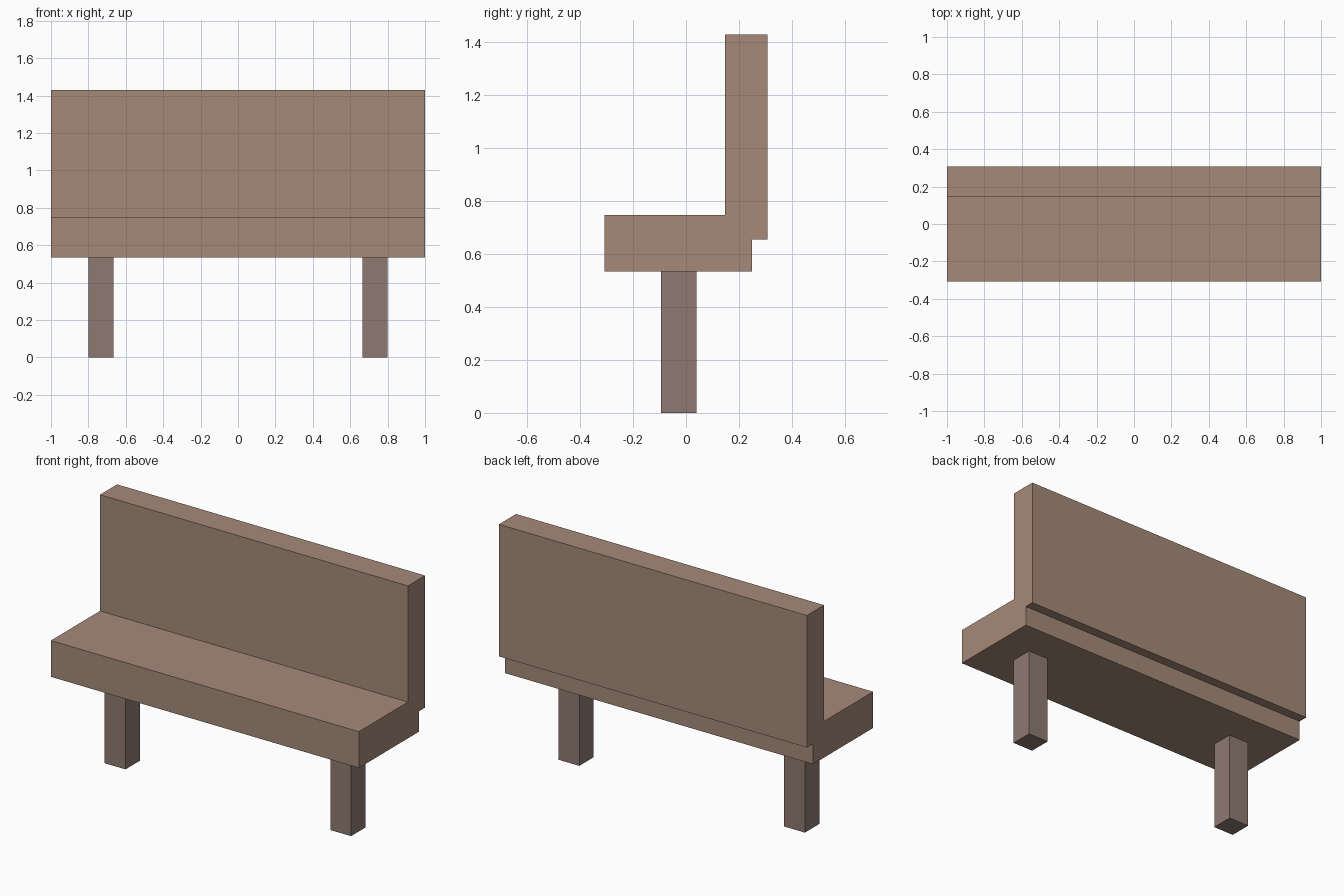
import bpy
import bmesh

if "Cube" in bpy.data.objects:
    bpy.data.objects.remove(bpy.data.objects["Cube"])


def material(name, color):
    mat = bpy.data.materials.new(name)
    mat.diffuse_color = (*color, 1.0)
    mat.use_nodes = True
    mat.node_tree.nodes["Principled BSDF"].inputs["Base Color"].default_value = mat.diffuse_color
    return mat


def extrude_part(name, outline, direction, mat):
    """Extrude a flat outline along a direction into a closed solid."""
    bm = bmesh.new()
    face = bm.faces.new([bm.verts.new(p) for p in outline])
    result = bmesh.ops.extrude_face_region(bm, geom=[face], use_keep_orig=True)
    moved = [v for v in result["geom"] if isinstance(v, bmesh.types.BMVert)]
    bmesh.ops.translate(bm, verts=moved, vec=direction)
    bmesh.ops.recalc_face_normals(bm, faces=bm.faces)
    mesh = bpy.data.meshes.new(name)
    bm.to_mesh(mesh)
    bm.free()
    mesh.materials.append(mat)
    obj = bpy.data.objects.new(name, mesh)
    bpy.context.collection.objects.link(obj)
    return obj


light_wood = material("light_wood", (0.38, 0.255, 0.19))
dark_wood = material("dark_wood", (0.275, 0.195, 0.168))

# Seat and backrest: one side profile (y, z) swept across the width
profile = [(-0.307, 0.535), (0.25, 0.535), (0.25, 0.655), (0.307, 0.655),
           (0.307, 1.43), (0.148, 1.43), (0.148, 0.748), (-0.307, 0.748)]
extrude_part("seat_and_backrest", [(-1.0, y, z) for y, z in profile],
             (2.0, 0, 0), light_wood)

# Two square legs, mirrored left and right
for side, sign in (("left", -1), ("right", 1)):
    foot = [(sign * x, y, 0) for x, y in
            ((0.665, -0.094), (0.80, -0.094), (0.80, 0.04), (0.665, 0.04))]
    extrude_part(side + "_leg", foot, (0, 0, 0.535), dark_wood)
